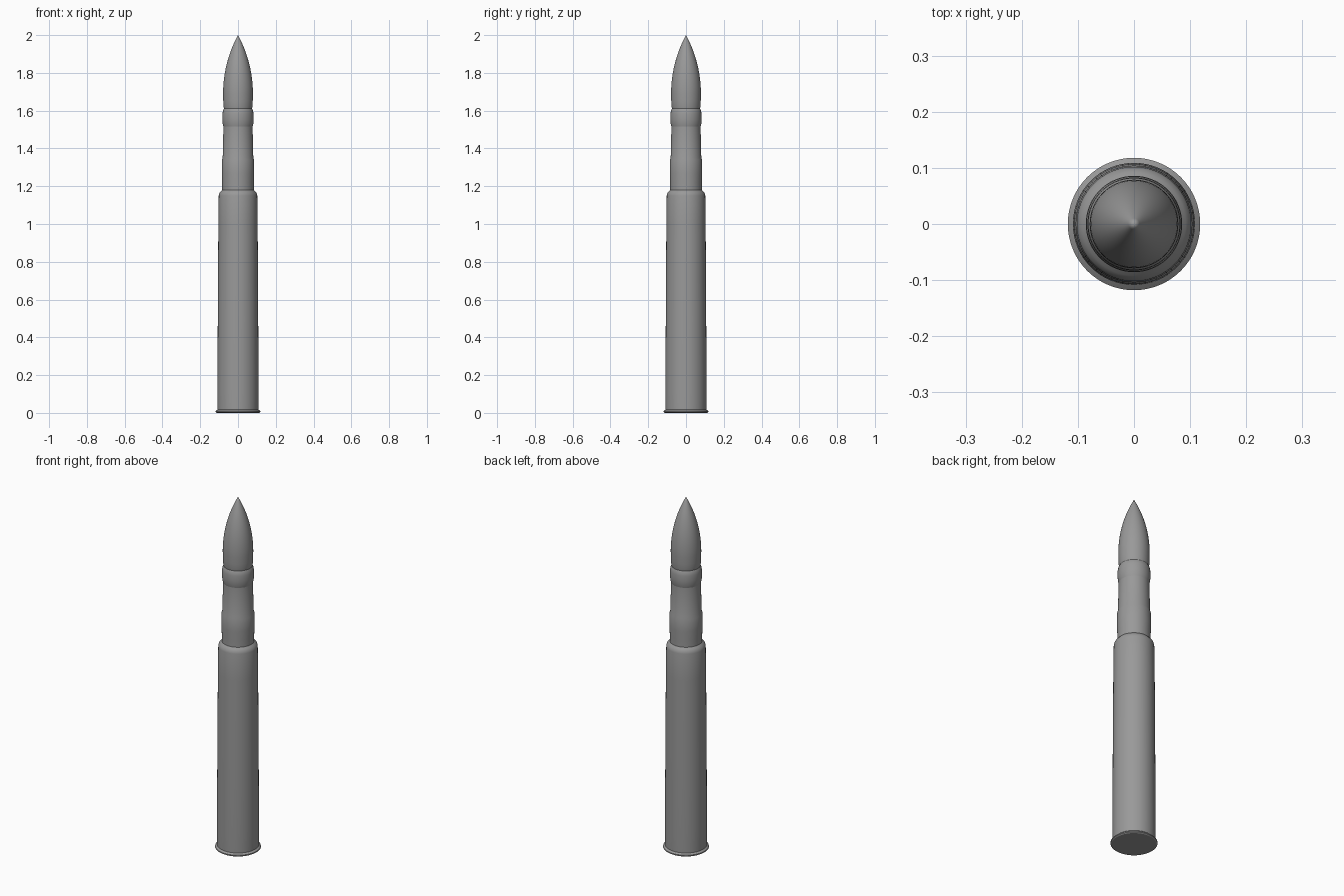
import bpy
import bmesh
import math

SEGMENTS = 64

cube = bpy.data.objects.get("Cube")
if cube:
    bpy.data.objects.remove(cube, do_unlink=True)

# Single plain metal colour
metal = bpy.data.materials.new("grey metal")
metal.use_nodes = True
grey = (0.32, 0.32, 0.32, 1)
metal.diffuse_color = grey
metal.node_tree.nodes["Principled BSDF"].inputs["Base Color"].default_value = grey


def lathe(name, profile):
    """Revolve (radius, height) points around z; zero radius makes a pole."""
    bm = bmesh.new()
    verts = [bm.verts.new((r, 0, z)) for r, z in profile]
    edges = [bm.edges.new(pair) for pair in zip(verts, verts[1:])]
    bmesh.ops.spin(bm, geom=verts + edges, cent=(0, 0, 0), axis=(0, 0, 1),
                   angle=math.tau, steps=SEGMENTS, use_duplicate=False)
    bmesh.ops.remove_doubles(bm, verts=bm.verts, dist=0.00005)
    bmesh.ops.recalc_face_normals(bm, faces=bm.faces)
    mesh = bpy.data.meshes.new(name)
    bm.to_mesh(mesh)
    bm.free()
    mesh.materials.append(metal)
    obj = bpy.data.objects.new(name, mesh)
    bpy.context.collection.objects.link(obj)
    bpy.ops.object.select_all(action="DESELECT")
    obj.select_set(True)
    bpy.context.view_layer.objects.active = obj
    bpy.ops.object.shade_smooth_by_angle(angle=math.radians(30))
    return obj


# Flared base rim with a flat underside
lathe("base_rim", [(0, 0), (0.112, 0), (0.118, 0.004), (0.118, 0.010),
                   (0.112, 0.015), (0.108, 0.018), (0, 0.018)])

# Long tapered case, shoulder and stepped neck
lathe("case", [(0, 0.012), (0.108, 0.012), (0.109, 0.10), (0.107, 0.50),
               (0.104, 1.00), (0.102, 1.150), (0.099, 1.163), (0.092, 1.172),
               (0.084, 1.180), (0.084, 1.22), (0.086, 1.27), (0.085, 1.34),
               (0.081, 1.352), (0.077, 1.52), (0, 1.52)])

# Raised band at the mouth of the neck
lathe("neck_band", [(0, 1.515), (0.077, 1.515), (0.081, 1.53), (0.083, 1.555),
                    (0.082, 1.585), (0.079, 1.602), (0.074, 1.611), (0, 1.611)])

# Pointed nose: short bearing ring, then a curved taper to the tip
base_z, tip_z, radius = 1.69, 2.0, 0.079
length = tip_z - base_z
arc = (radius ** 2 + length ** 2) / (2 * radius)
nose = [(0, 1.605), (0.074, 1.608), (0.077, 1.625), (0.078, 1.65)]
for i in range(17):
    t = length * i / 16
    nose.append((max(0, math.sqrt(arc ** 2 - t ** 2) + radius - arc), base_z + t))
lathe("nose", nose)
